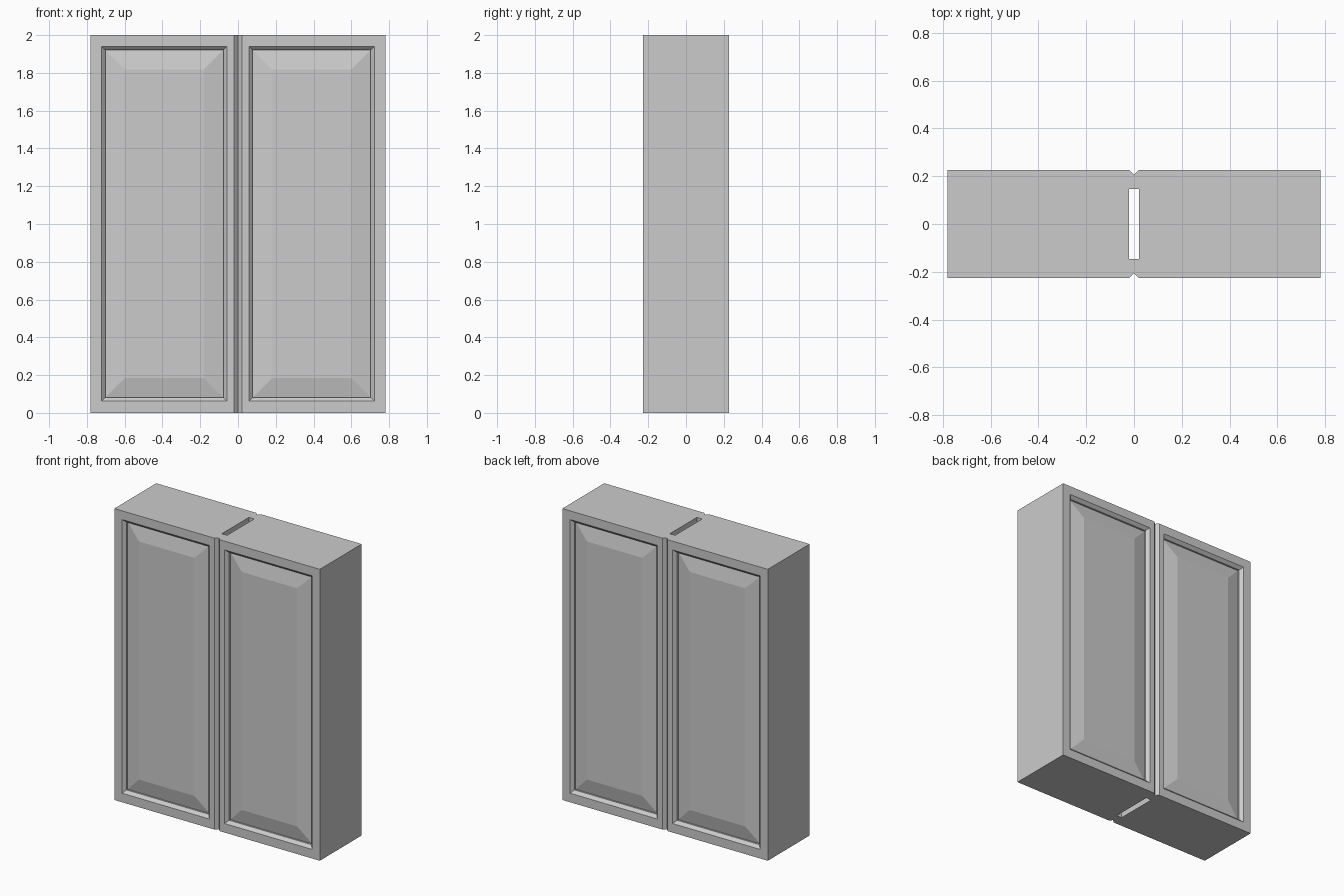
import bpy, bmesh

if "Cube" in bpy.data.objects:
    bpy.data.objects.remove(bpy.data.objects["Cube"])

HEIGHT = 2.0
HALF_W = 0.78
Y = 0.227

# Plan outline of one door: centre V grooves and half of the through slot
half_plan = [(HALF_W, -Y), (0.02, -Y), (0, -Y + 0.02), (0, -0.147), (0.02, -0.147)]
plan = half_plan + [(x, -y) for x, y in reversed(half_plan)]

# Panel opening, and its steps as (margin inside opening, depth below door face)
X0, X1, Z0, Z1 = 0.058, 0.722, 0.062, 1.94
STEPS = [(0, 0), (0.02, 0.02), (0.02, 0.032), (0.122, 0.01)]


def sink_panel(bm, face, side):
    """Cut the moulded lip and raised centre field into a door face."""
    for margin, depth in STEPS:
        bmesh.ops.inset_individual(bm, faces=[face], thickness=0.01)
        c = face.calc_center_median()
        for v in face.verts:
            v.co.x = X1 - margin if v.co.x > c.x else X0 + margin
            v.co.z = Z1 - margin if v.co.z > c.z else Z0 + margin
            v.co.y = side * (Y - depth)


# Door body
bm = bmesh.new()
base = bm.faces.new([bm.verts.new((x, y, 0)) for x, y in plan])
ext = bmesh.ops.extrude_face_region(bm, geom=[base], use_keep_orig=True)
top = [g for g in ext["geom"] if isinstance(g, bmesh.types.BMVert)]
bmesh.ops.translate(bm, verts=top, vec=(0, 0, HEIGHT))

# Remove walls on the mirror plane
seam = [f for f in bm.faces if all(abs(v.co.x) < 1e-5 for v in f.verts)]
bmesh.ops.delete(bm, geom=seam, context='FACES')
bmesh.ops.recalc_face_normals(bm, faces=bm.faces[:])

# Panels on the front and the back
for side in (-1, 1):
    door_face = [f for f in bm.faces
                 if all(abs(v.co.y - side * Y) < 1e-5 for v in f.verts)][0]
    sink_panel(bm, door_face, side)

mesh = bpy.data.meshes.new("double_door")
bm.to_mesh(mesh)
bm.free()
door = bpy.data.objects.new("double_door", mesh)
bpy.context.collection.objects.link(door)

# Second door leaf
mirror = door.modifiers.new("mirror_leaf", 'MIRROR')
mirror.use_axis = (True, False, False)
